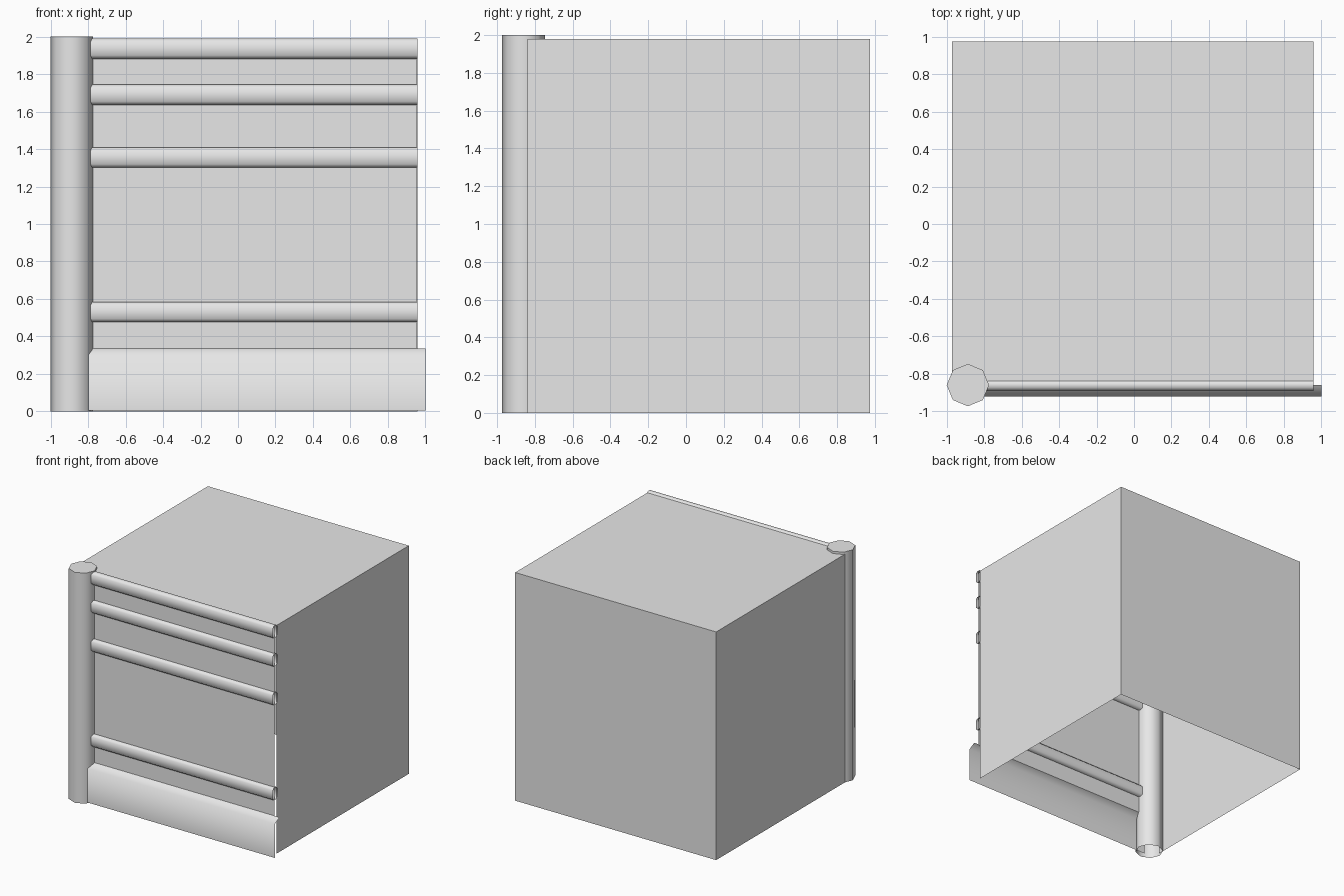
import bpy, bmesh, math

cube = bpy.data.objects.get("Cube")
if cube:
    bpy.data.objects.remove(cube, do_unlink=True)

GREY = (0.8, 0.8, 0.8, 1.0)
mat = bpy.data.materials.new("plain_grey")
mat.use_nodes = True
mat.diffuse_color = GREY
mat.node_tree.nodes["Principled BSDF"].inputs["Base Color"].default_value = GREY


def finish(name, bm, smooth=None):
    mesh = bpy.data.meshes.new(name)
    bm.to_mesh(mesh)
    bm.free()
    mesh.materials.append(mat)
    obj = bpy.data.objects.new(name, mesh)
    bpy.context.collection.objects.link(obj)
    if smooth:
        bpy.ops.object.select_all(action="DESELECT")
        obj.select_set(True)
        bpy.context.view_layer.objects.active = obj
        bpy.ops.object.shade_smooth_by_angle(angle=math.radians(smooth))
    return obj


def sweep(name, profile, x0, x1, closed=False, smooth=None):
    """Open-ended sheet: a (y, z) profile drawn out along x."""
    bm = bmesh.new()
    a, b = [[bm.verts.new((x, y, z)) for y, z in profile] for x in (x0, x1)]
    n = len(profile)
    for i in range(n if closed else n - 1):
        j = (i + 1) % n
        bm.faces.new((a[i], b[i], b[j], a[j]))
    return finish(name, bm, smooth)


FRONT = -0.86      # plane of the front panel
POST_X = -0.887

# Cabinet shell, open at the front and the bottom
bm = bmesh.new()
bmesh.ops.create_cube(bm, size=1)
for v in bm.verts:
    v.co.x = 0.957 if v.co.x > 0 else -0.972
    v.co.y = 0.975 if v.co.y > 0 else -0.84
    v.co.z = 1.98 if v.co.z > 0 else 0.0
bm.normal_update()
opening = [f for f in bm.faces if f.normal.z < -0.5 or f.normal.y < -0.5]
bmesh.ops.delete(bm, geom=opening, context="FACES")
finish("shell", bm)

# Eight-sided corner post, open underneath
bm = bmesh.new()
bmesh.ops.create_cone(bm, cap_ends=True, segments=8, radius1=0.113,
                      radius2=0.113, depth=2.0)
bmesh.ops.translate(bm, verts=bm.verts, vec=(POST_X, FRONT, 1.0))
bm.normal_update()
bmesh.ops.delete(bm, geom=[f for f in bm.faces if f.normal.z < -0.5],
                 context="FACES")
finish("corner_post", bm, smooth=50)

# Flat front panel
sweep("front_panel", [(FRONT, 0.33), (FRONT, 1.98)], POST_X, 0.953)

# Skirting board with a sloping top edge
sweep("skirting_board", [(-0.92, 0.005), (-0.92, 0.3), (FRONT, 0.335)],
      POST_X, 1.0, smooth=80)

# Four hollow horizontal rails with chamfered edges
HALF_Y, HALF_Z, CUT = 0.031, 0.054, 0.018
for i, z in enumerate((0.53, 1.355, 1.69, 1.936)):
    corners = [(-HALF_Y, CUT - HALF_Z), (-HALF_Y, HALF_Z - CUT),
               (CUT - HALF_Y, HALF_Z), (HALF_Y - CUT, HALF_Z)]
    corners += [(-y, -dz) for y, dz in corners]
    sweep(f"rail_{i + 1}", [(FRONT + y, z + dz) for y, dz in corners],
          POST_X, 0.958, closed=True, smooth=50)
